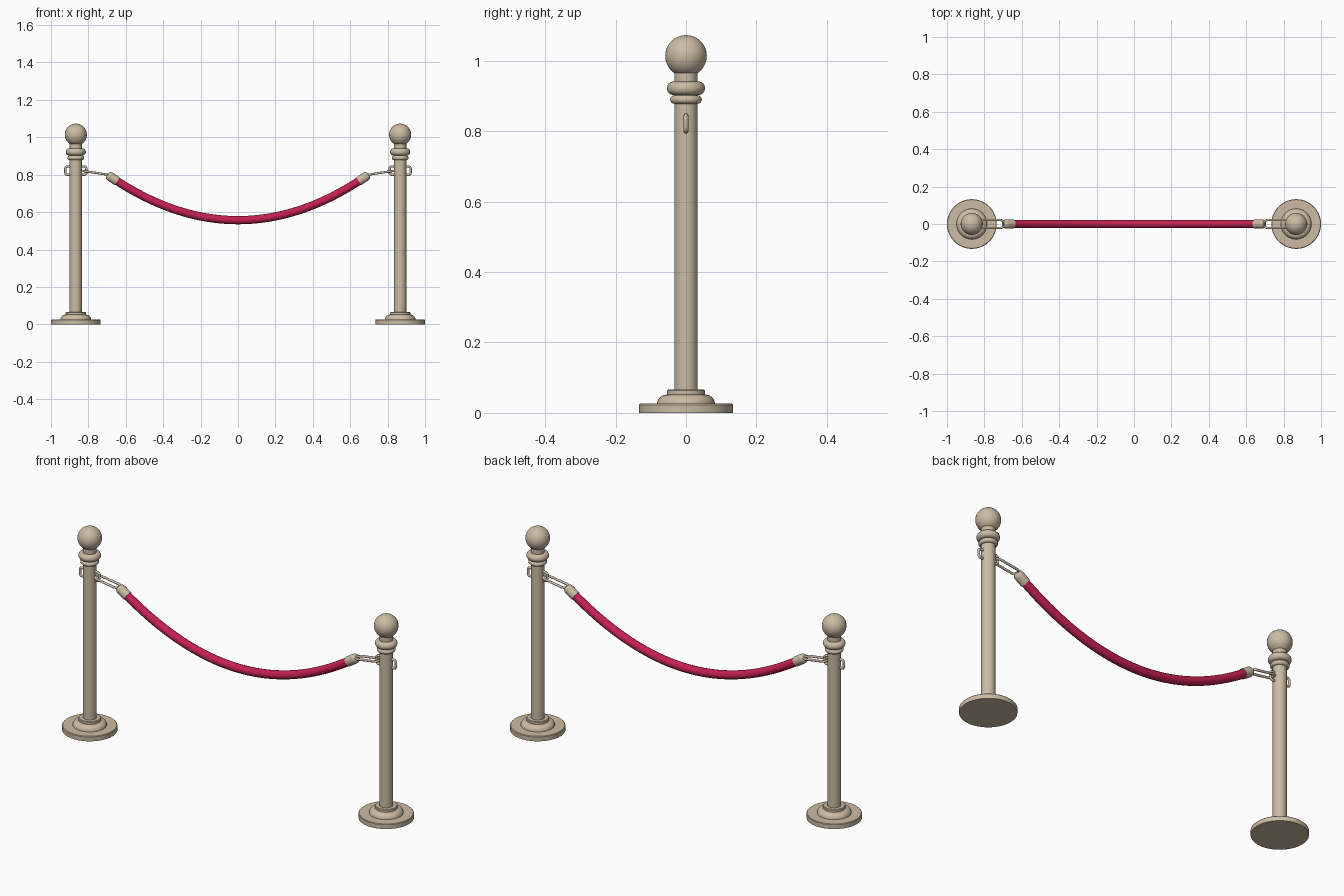
import bpy, math
from mathutils import Vector

cube = bpy.data.objects.get("Cube")
if cube:
    bpy.data.objects.remove(cube)


def material(name, rgb):
    m = bpy.data.materials.new(name)
    m.use_nodes = True
    m.diffuse_color = (*rgb, 1)
    m.node_tree.nodes["Principled BSDF"].inputs["Base Color"].default_value = (*rgb, 1)
    return m


METAL = material("warm beige metal", (0.60, 0.50, 0.37))
VELVET = material("crimson velvet", (0.55, 0.015, 0.085))


def finish(obj, mat):
    obj.data.materials.append(mat)
    bpy.ops.object.select_all(action='DESELECT')
    obj.select_set(True)
    bpy.context.view_layer.objects.active = obj
    bpy.ops.object.shade_smooth_by_angle(angle=math.radians(35))
    return obj


def lathe(name, profile, mat, sides=40):
    """Turn a (radius, height) profile round z; both ends lie on the axis."""
    verts, faces, rings = [], [], []
    for r, z in profile:
        n = 1 if r < 1e-5 else sides
        rings.append([len(verts) + i for i in range(n)])
        verts += [(r * math.cos(math.tau * i / sides), r * math.sin(math.tau * i / sides), z)
                  for i in range(n)]
    for a, b in zip(rings, rings[1:]):
        for i in range(sides):
            quad = [a[i % len(a)], a[(i + 1) % len(a)], b[(i + 1) % len(b)], b[i % len(b)]]
            faces.append(list(dict.fromkeys(quad)))
    mesh = bpy.data.meshes.new(name)
    mesh.from_pydata(verts, [], faces)
    obj = bpy.data.objects.new(name, mesh)
    bpy.context.collection.objects.link(obj)
    return finish(obj, mat)


def tube(name, points, radius, mat, closed=False):
    """Sweep a round section along a path and turn it into a mesh."""
    curve = bpy.data.curves.new(name, 'CURVE')
    curve.dimensions = '3D'
    curve.bevel_depth = radius
    curve.bevel_resolution = 4
    curve.use_fill_caps = True
    spline = curve.splines.new('POLY')
    spline.points.add(len(points) - 1)
    for p, co in zip(spline.points, points):
        p.co = (*co, 1)
    spline.use_cyclic_u = closed
    obj = bpy.data.objects.new(name, curve)
    bpy.context.collection.objects.link(obj)
    bpy.ops.object.select_all(action='DESELECT')
    obj.select_set(True)
    bpy.context.view_layer.objects.active = obj
    bpy.ops.object.convert(target='MESH')
    return finish(bpy.context.object, mat)


def arc(cr, cz, rr, rz, start, end, steps):
    """Profile points along an elliptical arc, angles in degrees."""
    angles = [math.radians(start + (end - start) * i / steps) for i in range(steps + 1)]
    return [(max(0, cr + rr * math.cos(a)), cz + rz * math.sin(a)) for a in angles]


def link_path(centre, half_long, half_short, corner, u, v):
    """Rounded rectangle in the plane of the axes u and v."""
    pts = []
    for k, (su, sv) in enumerate([(1, 1), (-1, 1), (-1, -1), (1, -1)]):
        for i in range(7):
            a = math.radians(90 * k + 15 * i)
            pts.append(centre + u * (su * (half_long - corner) + corner * math.cos(a))
                       + v * (sv * (half_short - corner) + corner * math.sin(a)))
    return pts


POST_X, SAG, LOW, END = 0.867, 0.50, 0.557, 0.65


def rope_height(x):
    return LOW + SAG * x * x


X, Y, Z = Vector((1, 0, 0)), Vector((0, 1, 0)), Vector((0, 0, 1))

base = ([(0, 0), (0.133, 0), (0.133, 0.023), (0.130, 0.026), (0.082, 0.026)]
        + arc(0.054, 0.026, 0.028, 0.026, 0, 75, 6)
        + [(0.054, 0.052), (0.054, 0.063), (0.051, 0.066), (0, 0.066)])
post = [(0, 0.06), (0.033, 0.06), (0.033, 0.97), (0, 0.97)]
lower_ring = [(0, 0.878)] + arc(0.033, 0.890, 0.012, 0.012, -90, 90, 10) + [(0, 0.902)]
upper_ring = [(0, 0.903)] + arc(0.036, 0.922, 0.018, 0.019, -90, 90, 12) + [(0, 0.941)]
ball = arc(0, 1.014, 0.059, 0.059, -90, 90, 24)
ferrule = [(0, 0), (0.025, 0), (0.025, 0.042)] + arc(0.013, 0.042, 0.012, 0.02, 0, 90, 5) + [(0, 0.062)]

for side, s in (("left", 1), ("right", -1)):
    # Turned stanchion
    for part, profile in (("base", base), ("post", post), ("lower_ring", lower_ring),
                          ("upper_ring", upper_ring), ("finial_ball", ball)):
        lathe(f"{side}_{part}", profile, METAL).location.x = s * POST_X

    # Upright loop running through the post
    tube(f"{side}_post_loop", link_path(Vector((s * POST_X, 0, 0.822)), 0.056, 0.022, 0.012, X, Z),
         0.0065, METAL, closed=True)

    # Flat link hooked between the loop and the rope end
    inner, outer = Vector((s * 0.695, 0, 0.800)), Vector((s * 0.828, 0, 0.820))
    along = outer - inner
    tube(f"{side}_chain_link", link_path((inner + outer) / 2, along.length / 2, 0.021, 0.018,
                                         along.normalized(), Y), 0.006, METAL, closed=True)

    # Metal ferrule capping the rope
    cap = lathe(f"{side}_ferrule", ferrule, METAL, 24)
    cap.location = (s * (END - 0.004), 0, rope_height(END - 0.004))
    cap.rotation_euler.y = s * (math.pi / 2 - math.atan(2 * SAG * END))

# Sagging velvet rope
xs = [END * (i / 24 - 1) for i in range(49)]
tube("velvet_rope", [Vector((x, 0, rope_height(x))) for x in xs], 0.022, VELVET)
